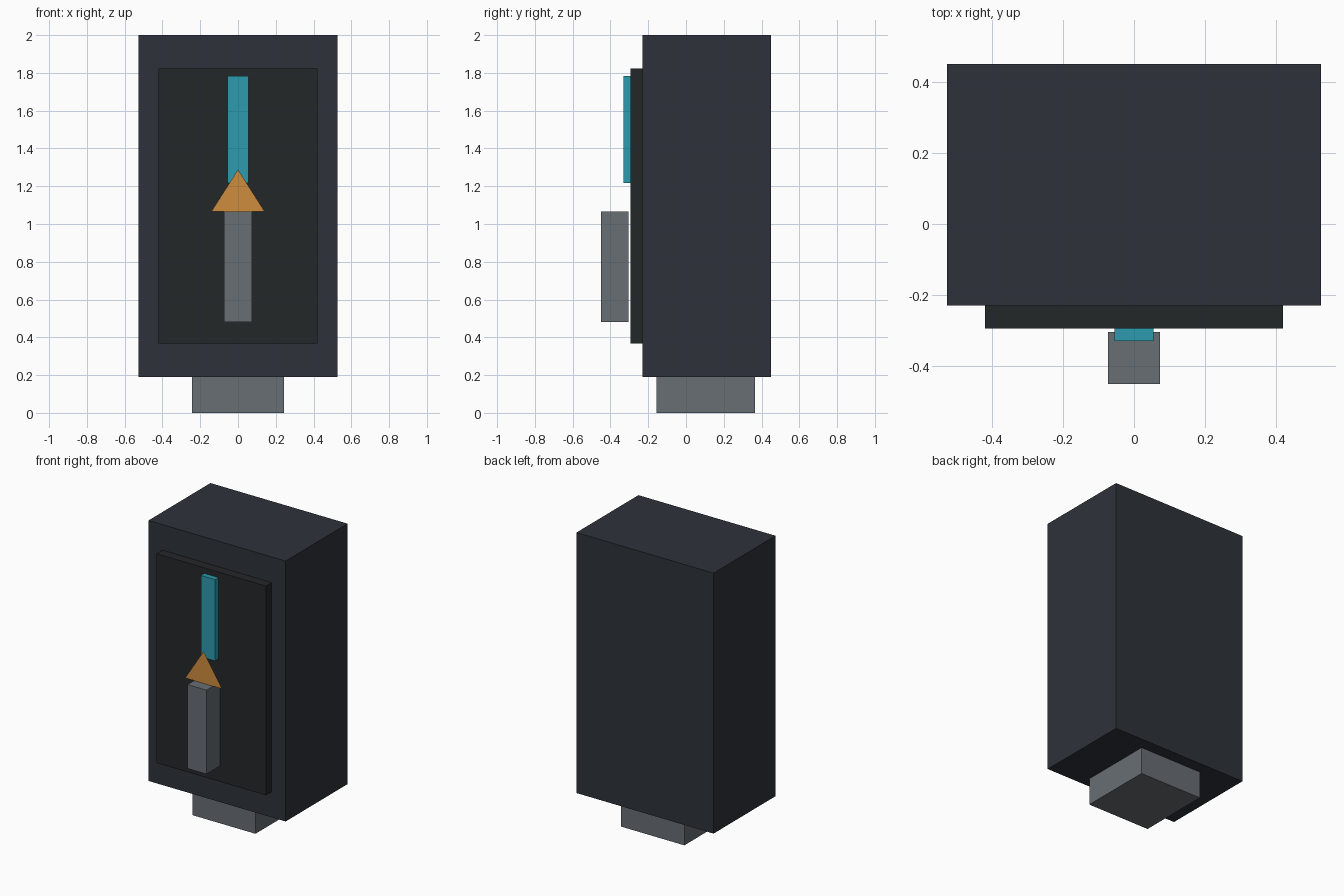
import bpy, bmesh
from mathutils import Vector

if "Cube" in bpy.data.objects:
    bpy.data.objects.remove(bpy.data.objects["Cube"])


def material(name, rgb):
    m = bpy.data.materials.new(name)
    m.diffuse_color = (*rgb, 1)
    m.use_nodes = True
    m.node_tree.nodes["Principled BSDF"].inputs["Base Color"].default_value = m.diffuse_color
    return m


def finish(name, bm, mat):
    mesh = bpy.data.meshes.new(name)
    bm.to_mesh(mesh)
    bm.free()
    mesh.materials.append(mat)
    obj = bpy.data.objects.new(name, mesh)
    bpy.context.collection.objects.link(obj)
    return obj


def box(name, half_x, y, z, mat):
    """Box centred on x = 0, spanning the given y and z ranges."""
    size = Vector((2 * half_x, y[1] - y[0], z[1] - z[0]))
    centre = Vector((0, sum(y) / 2, sum(z) / 2))
    bm = bmesh.new()
    bmesh.ops.create_cube(bm, size=1)
    for v in bm.verts:
        v.co = v.co * size + centre
    return finish(name, bm, mat)


charcoal = material("charcoal", (0.027, 0.032, 0.042))
black = material("black", (0.017, 0.020, 0.022))
grey = material("grey", (0.138, 0.156, 0.174))
teal = material("teal", (0.026, 0.328, 0.418))
orange = material("orange", (0.61, 0.262, 0.048))

# Foot and cabinet
box("foot", 0.243, (-0.155, 0.365), (0, 0.19), grey)
box("cabinet", 0.527, (-0.23, 0.45), (0.19, 2.0), charcoal)

# Front panel with its light strip and the handle in front of it
box("front_panel", 0.42, (-0.294, -0.23), (0.368, 1.822), black)
box("light_strip", 0.055, (-0.33, -0.294), (1.217, 1.783), teal)
box("handle", 0.073, (-0.45, -0.304), (0.482, 1.065), grey)

# Flat arrow head above the handle
bm = bmesh.new()
corners = [(-0.142, 1.065), (0.142, 1.065), (0, 1.288)]
bm.faces.new([bm.verts.new((x, -0.378, z)) for x, z in corners])
finish("arrow_head", bm, orange)
